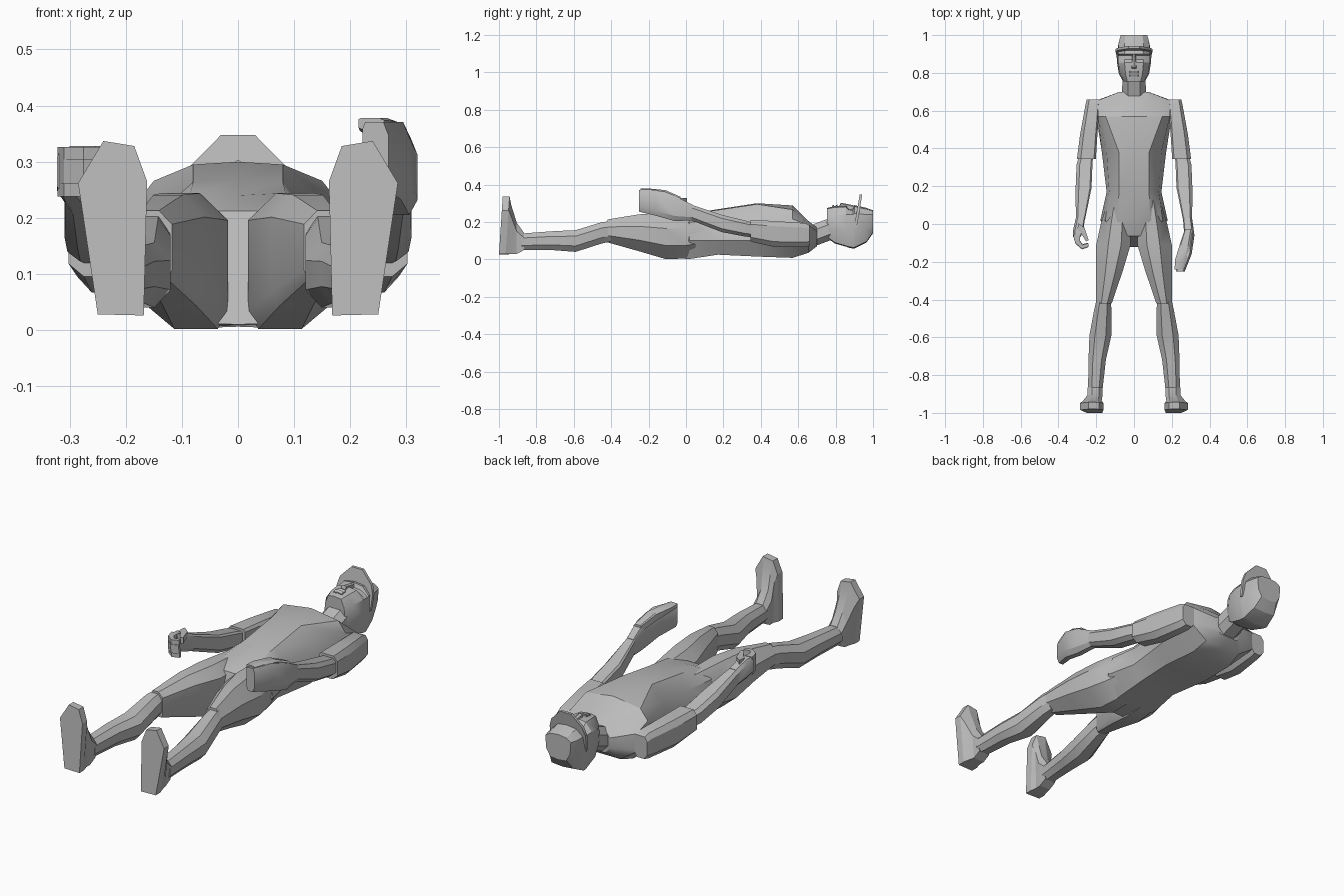
import bpy, bmesh, math

cube = bpy.data.objects.get("Cube")
if cube:
    bpy.data.objects.remove(cube, do_unlink=True)

grey = bpy.data.materials.new("plain grey")
grey.use_nodes = True
grey.diffuse_color = (0.5, 0.5, 0.5, 1)
bsdf = next(n for n in grey.node_tree.nodes if n.type == 'BSDF_PRINCIPLED')
bsdf.inputs["Base Color"].default_value = (0.5, 0.5, 0.5, 1)
bsdf.inputs["Roughness"].default_value = 0.8

# Limb cross-sections, outer side first
ROUND = [(1, .45), (.5, 1), (-.5, 1), (-1, .45), (-1, -.45), (-.5, -1), (.5, -1), (1, -.45)]
BOXY = [(1, .6), (.6, 1), (-.8, 1), (-1, .8), (-1, -.6), (-.6, -1), (.45, -1), (1, -.6)]
THIGH = [(1, .35), (.3, 1), (-.45, 1), (-1, .6), (-1, -.75), (-.8, -1), (.05, -1), (1, -.4)]


def loft(name, rings, angle=28):
    """Skin a list of equal-length point rings and cap both ends."""
    bm = bmesh.new()
    vs = [[bm.verts.new(p) for p in ring] for ring in rings]
    n = len(vs[0])
    for a, b in zip(vs, vs[1:]):
        for i in range(n):
            j = (i + 1) % n
            bm.faces.new((a[i], a[j], b[j], b[i]))
    bm.faces.new(vs[0])
    bm.faces.new(vs[-1])
    bmesh.ops.recalc_face_normals(bm, faces=bm.faces)
    mesh = bpy.data.meshes.new(name)
    bm.to_mesh(mesh)
    bm.free()
    mesh.materials.append(grey)
    ob = bpy.data.objects.new(name, mesh)
    bpy.context.collection.objects.link(ob)
    bpy.ops.object.select_all(action='DESELECT')
    ob.select_set(True)
    bpy.context.view_layer.objects.active = ob
    bpy.ops.object.shade_smooth_by_angle(angle=math.radians(angle))


def half_ring(y, pts, slope=0.0):
    """Symmetric ring from half a cross-section, top centre to bottom centre."""
    full = pts + [(-x, z) for x, z in reversed(pts[1:-1])]
    return [(x, y + slope * (z - 0.12), z) for x, z in full]


def limb(name, sections, side, shape=ROUND, angle=28):
    """Eight-sided tube through (x, y, z, half width, half height)."""
    loft(name, [[(side * (x + a * w), y, z + b * h) for a, b in shape]
                for x, y, z, w, h in sections], angle)


def prism(name, outline, z0, z1):
    loft(name, [[(x, y, z) for x, y in outline] for z in (z0, z1)])


# Torso and pelvis
loft("torso", [
    half_ring(-.09, [(0, .212), (.035, .212), (.10, .205), (.10, .10), (.07, .012), (0, .01)], .3),
    half_ring(.02, [(0, .24), (.085, .244), (.152, .20), (.178, .10), (.11, .002), (0, .006)]),
    half_ring(.17, [(0, .268), (.08, .264), (.132, .20), (.145, .10), (.10, .025), (0, .03)]),
    half_ring(.38, [(0, .30), (.08, .295), (.145, .22), (.17, .10), (.12, .015), (0, .02)]),
    half_ring(.57, [(0, .288), (.15, .266), (.19, .215), (.20, .10), (.11, .008), (0, .008)]),
    half_ring(.655, [(0, .205), (.10, .205), (.19, .185), (.195, .10), (.10, .035), (0, .035)]),
    half_ring(.70, [(0, .17), (.05, .17), (.075, .15), (.075, .10), (.05, .07), (0, .07)]),
], 34)

# Neck and head, with a dip across the face for the eye sockets
limb("neck", [(0, .66, .12, .065, .06), (0, .74, .15, .062, .06), (0, .82, .18, .06, .06)], 1)
loft("head", [
    half_ring(.755, [(0, .275), (.035, .27), (.052, .23), (.058, .16), (.045, .12), (0, .115)]),
    half_ring(.795, [(0, .285), (.045, .278), (.074, .235), (.08, .16), (.06, .09), (0, .085)]),
    half_ring(.855, [(0, .288), (.05, .28), (.083, .24), (.09, .16), (.066, .072), (0, .068)]),
    half_ring(.872, [(0, .268), (.05, .262), (.084, .24), (.091, .155), (.068, .067), (0, .062)]),
    half_ring(.893, [(0, .27), (.05, .264), (.085, .24), (.092, .15), (.07, .064), (0, .058)]),
    half_ring(.90, [(0, .29), (.05, .283), (.085, .245), (.092, .15), (.07, .064), (0, .058)]),
    half_ring(.965, [(0, .275), (.05, .268), (.08, .24), (.08, .16), (.06, .095), (0, .09)]),
    half_ring(1.0, [(0, .262), (.045, .257), (.07, .24), (.065, .18), (.045, .145), (0, .14)]),
])
loft("nose", [half_ring(y, [(0, z), (w, z - .006), (w * 1.5, .26), (0, .26)])
              for y, z, w in ((.822, .29, .012), (.828, .303, .011), (.90, .288, .007))])
for lip, y in (("upper_lip", .803), ("lower_lip", .786)):
    loft(lip, [half_ring(y + d, [(0, z), (.022, z - .003), (.026, .265), (0, .265)])
               for d, z in ((-.006, .286), (.006, .293))])

# Cap visor
visor = [(0, .348), (.03, .348), (.085, .292), (.098, .25), (.094, .17), (0, .17)]
loft("cap_visor", [half_ring(y, visor, .17) for y in (.89, .904)])

for side, tag in ((1, "left"), (-1, "right")):
    # Legs
    limb(tag + "_thigh", [(.085, .15, .135, .045, .10), (.098, .0, .122, .078, .118),
                          (.109, -.11, .123, .091, .121), (.13, -.25, .142, .07, .099),
                          (.16, -.42, .152, .042, .061)], side, THIGH, 32)
    limb(tag + "_shin", [(.16, -.40, .15, .038, .054), (.165, -.45, .142, .045, .057),
                         (.178, -.59, .098, .058, .058), (.195, -.72, .10, .046, .05),
                         (.205, -.88, .094, .038, .044)], side)
    # Foot: flat sole, widest at the ball, rising to the ankle
    sole = [(.185, .328), (.24, .337), (.285, .262), (.25, .028), (.168, .026), (.162, .265)]
    ankle = [(.185, .14), (.222, .14), (.245, .115), (.235, .05), (.175, .05), (.166, .115)]
    loft(tag + "_foot", [
        [(side * x, -1 + .065 * (z - .026), z) for x, z in sole],
        [(side * x, -.965 + .07 * (z - .026), z) for x, z in sole],
        [(side * (.208 + (x - .208) * .8), -.935, z * .85 + .006) for x, z in sole],
        [(side * x, -.905, z * 1.85 - .063) for x, z in ankle],
        [(side * x, -.865, z) for x, z in ankle]], 20)
    # Arms
    limb(tag + "_sleeve", [(.215, .66, .128, .035, .055), (.219, .635, .13, .037, .064),
                           (.24, .47, .136, .046, .069), (.252, .345, .153, .05, .058)], side, BOXY)
    limb(tag + "_forearm", [(.252, .37, .155, .036, .038), (.262, .315, .165, .042, .043),
                            (.267, .19, .192, .042, .046), (.283, .03, .25, .025, .042)], side, BOXY)

# Open left hand with thumb folded over the top
limb("left_hand", [(.283, .035, .25, .024, .042), (.293, -.06, .272, .027, .067),
                   (.278, -.16, .302, .027, .069), (.245, -.252, .313, .023, .058)], 1, BOXY)
limb("left_thumb", [(.288, -.03, .315, .02, .02), (.27, -.11, .348, .028, .022),
                    (.247, -.19, .364, .03, .014), (.238, -.242, .367, .023, .011)], 1, BOXY)

# Half-closed right hand
limb("right_palm", [(.283, .035, .25, .024, .042), (.295, -.03, .275, .027, .048),
                    (.303, -.07, .282, .02, .042)], -1, BOXY)
finger = [(-.322, -.06), (-.31, -.105), (-.275, -.135), (-.24, -.122), (-.243, -.105),
          (-.272, -.113), (-.288, -.09), (-.285, -.055)]
for i, reach in enumerate((.88, .97, 1.0, .95)):
    prism("right_finger_%d" % (i + 1), [(x, -.055 + (y + .055) * reach) for x, y in finger],
          .238 + i * .022, .26 + i * .022)
prism("right_thumb", [(-.295, .005), (-.262, -.02), (-.24, -.085), (-.254, -.092), (-.28, -.05),
                      (-.30, -.03)], .298, .328)
